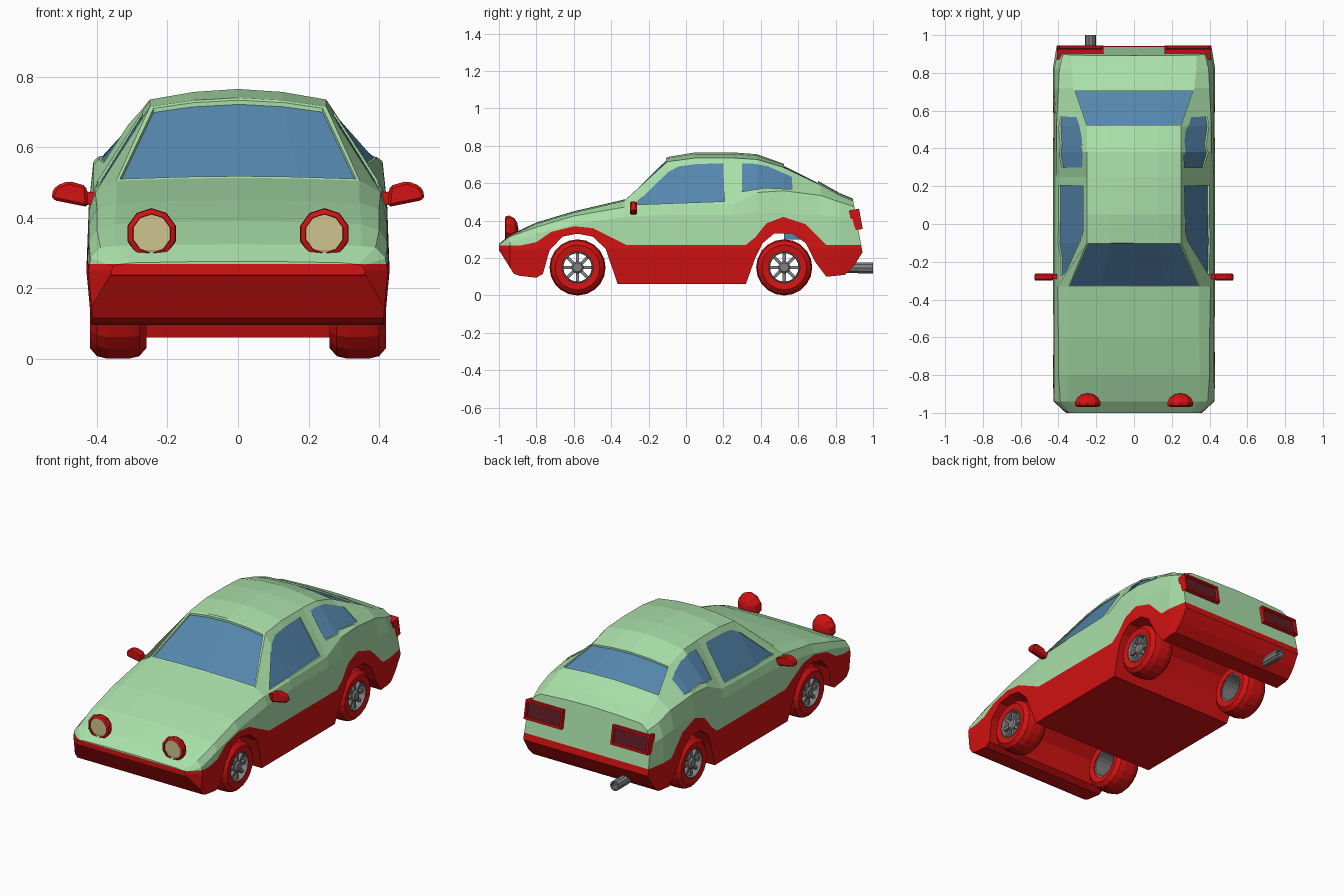
import bpy, bmesh
from math import pi, cos, sin
from mathutils import Matrix, Vector

if "Cube" in bpy.data.objects:
    bpy.data.objects.remove(bpy.data.objects["Cube"])


def material(name, r, g, b):
    m = bpy.data.materials.new(name)
    m.diffuse_color = (r, g, b, 1)
    m.use_nodes = True
    m.node_tree.nodes["Principled BSDF"].inputs["Base Color"].default_value = m.diffuse_color
    return m


GREEN = material("green_paint", .40, .74, .40)
RED = material("red_paint", .65, .006, .006)
BLUE = material("window_blue", .09, .24, .42)
CREAM = material("lamp_cream", .62, .56, .28)
DARK = material("dark_red", .11, .012, .018)
GREY = material("grey_metal", .22, .22, .22)


def finish(name, bm, *mats):
    bmesh.ops.recalc_face_normals(bm, faces=bm.faces[:])
    me = bpy.data.meshes.new(name)
    bm.to_mesh(me)
    bm.free()
    ob = bpy.data.objects.new(name, me)
    bpy.context.collection.objects.link(ob)
    for m in mats:
        me.materials.append(m)
    return ob


def prism(name, poly, axis, lo, hi, mat=None):
    """Extrude a flat outline along the given axis."""
    place = {'x': lambda a, b: (lo, a, b), 'y': lambda a, b: (a, lo, b),
             'z': lambda a, b: (a, b, lo)}[axis]
    bm = bmesh.new()
    f = bm.faces.new([bm.verts.new(place(a, b)) for a, b in poly])
    new = bmesh.ops.extrude_face_region(bm, geom=[f])["geom"]
    step = Vector([(hi - lo) * (axis == k) for k in 'xyz'])
    bmesh.ops.translate(bm, vec=step, verts=[v for v in new if isinstance(v, bmesh.types.BMVert)])
    return finish(name, bm, *([mat] if mat else []))


def boolean(ob, cutter, op):
    mod = ob.modifiers.new("cut", 'BOOLEAN')
    mod.operation, mod.object, mod.solver = op, cutter, 'EXACT'
    bpy.context.view_layer.objects.active = ob
    bpy.ops.object.modifier_apply(modifier=mod.name)


def lathe(name, profile, n, matrix, mat, closed=False):
    """Spin an (r, h) profile around local z."""
    bm = bmesh.new()
    vs = [bm.verts.new((r, 0, h)) for r, h in profile]
    es = [bm.edges.new(p) for p in zip(vs, vs[1:])]
    if closed:
        es.append(bm.edges.new((vs[-1], vs[0])))
    bmesh.ops.spin(bm, geom=vs + es, cent=(0, 0, 0), axis=(0, 0, 1), angle=2 * pi, steps=n)
    bmesh.ops.remove_doubles(bm, verts=bm.verts[:], dist=1e-4)
    bm.transform(matrix)
    return finish(name, bm, mat)


# Body stations: y, side x, shoulder x, roof x, then z of belt, shoulder, roof edge, centre
STATIONS = [
    (-1.0, .36, .34, .30, .263, .267, .272, .276),
    (-.94, .425, .39, .35, .285, .315, .32, .325),
    (-.80, .43, .40, .35, .33, .365, .382, .39),
    (-.60, .43, .40, .345, .38, .425, .442, .45),
    (-.33, .43, .405, .345, .42, .472, .505, .513),
    (-.10, .43, .41, .25, .43, .48, .715, .74),
    (.05, .43, .41, .25, .43, .48, .735, .765),
    (.25, .43, .41, .25, .43, .487, .735, .765),
    (.38, .43, .41, .25, .44, .55, .727, .755),
    (.52, .43, .41, .25, .44, .56, .685, .705),
    (.72, .43, .40, .32, .43, .535, .59, .605),
    (.82, .43, .395, .33, .42, .50, .535, .548),
    (.94, .41, .375, .33, .40, .475, .505, .518),
]


def body_shell(name, mat, matrix=Matrix()):
    bm = bmesh.new()
    rings = []
    for y, xa, xc, xd, zb, zc, zd, ze in STATIONS:
        half = [(xa - .025, -.02), (xa, .25), (xa - .007, zb), (xc, zc), (xd, zd),
                (xd * .5, ze - .28 * (ze - zd)), (0, ze)]
        pts = half + [(-x, z) for x, z in half[-2::-1]]
        lean = .18 if y > .9 else 0  # sloping tail panel
        rings.append([bm.verts.new((x, y - lean * (z - .25), z)) for x, z in pts])
    for a, b in zip(rings, rings[1:]):
        for i in range(len(a)):
            j = (i + 1) % len(a)
            bm.faces.new((a[i], a[j], b[j], b[i]))
    bm.faces.new(rings[0])
    bm.faces.new(rings[-1])
    bm.transform(matrix)
    return finish(name, bm, mat)


# Two-tone split line and lower outline with both wheel arches (y, z)
split = [(1.05, .27), (.75, .27), (.69, .33), (.64, .38), (.52, .42), (.43, .385), (.37, .31),
         (.32, .27), (-.32, .27), (-.38, .30), (-.5, .36), (-.6, .37), (-.72, .34),
         (-.80, .285), (-.88, .268), (-1.05, .268)]
under = [(-1.02, .25), (-.995, .235), (-.92, .115), (-.89, .105), (-.80, .095), (-.765, .115),
         (-.73, .24), (-.66, .315), (-.58, .33), (-.50, .315), (-.43, .25), (-.365, .06),
         (.32, .06), (.37, .20), (.41, .28), (.47, .33), (.57, .33), (.64, .28), (.69, .18),
         (.75, .10), (.85, .11), (.90, .16), (.955, .25)]
upper = body_shell("upper_body", GREEN)
lower = body_shell("lower_body", RED)
cutters = [prism("lower_cutter", split + under, 'x', -.7, .7),
           prism("upper_cutter", split + [(-1.05, -.1), (1.05, -.1)], 'x', -.7, .7)]
boolean(lower, cutters[0], 'INTERSECT')
boolean(upper, cutters[1], 'DIFFERENCE')

# Windows: recess cut in the shell, filled by a slightly shrunken shell
door = [(-.275, .485), (-.095, .66), (-.04, .69), (.06, .703), (.2, .706), (.205, .503)]
quarter = [(.30, .555), (.30, .705), (.36, .705), (.44, .69), (.565, .635), (.57, .568), (.42, .575)]
screen = [(-.335, -.325), (.335, -.325), (.24, -.107), (-.24, -.107)]
back = [(-.25, .525), (.25, .525), (.312, .705), (-.312, .705)]
narrow = Matrix.Diagonal((.978, 1, 1, 1))
windows = [("windshield", screen, 'z', .3, 1, Matrix.Translation((0, .006, -.006))),
           ("rear_window", back, 'z', .3, 1, Matrix.Translation((0, -.003, -.009)))]
for side, lo, hi in (("right", .2, .6), ("left", -.6, -.2)):
    windows += [(side + "_door_window", door, 'x', lo, hi, narrow),
                (side + "_quarter_window", quarter, 'x', lo, hi, narrow)]
for name, poly, axis, lo, hi, mtx in windows:
    cut = prism(name + "_cutter", poly, axis, lo, hi)
    cutters.append(cut)
    boolean(upper, cut, 'DIFFERENCE')
    boolean(body_shell(name, BLUE, mtx), cut, 'INTERSECT')
for c in cutters:
    bpy.data.objects.remove(c)

# Wheels: tyre, rim ring, hub and open spokes
tyre = [(.085, -.075), (.12, -.08), (.143, -.06), (.15, -.03), (.15, .03), (.143, .06),
        (.12, .08), (.085, .075)]
rim = [(.088, -.07), (.088, .072), (.08, .076), (.076, .066), (.076, -.07)]
hub = [(0, .03), (.033, .03), (.033, .066), (.024, .074), (0, .074)]
for s, side in ((1, "right"), (-1, "left")):
    for y, end in ((-.58, "front"), (.525, "rear")):
        m = Matrix.Translation((s * .34, y, .15)) @ Matrix.Rotation(s * pi / 2, 4, 'Y')
        tag = f"{end}_{side}_"
        lathe(tag + "tyre", tyre, 20, m, RED, True)
        lathe(tag + "rim", rim, 20, m, GREY, True)
        lathe(tag + "hub", hub, 10, m, GREY)
        bm = bmesh.new()
        for k in range(8):
            bmesh.ops.create_cube(bm, size=1, matrix=m @ Matrix.Rotation(k * pi / 4, 4, 'Z')
                                  @ Matrix.Translation((.054, 0, .054))
                                  @ Matrix.Diagonal((.052, .017, .02, 1)))
        finish(tag + "spokes", bm, GREY)

for s, side in ((1, "right"), (-1, "left")):
    # Headlights: ten-sided domed pods, facing -y
    m = Matrix.Translation((s * .245, -.9, .355)) @ Matrix.Rotation(pi / 2, 4, 'X') \
        @ Matrix.Rotation(pi / 10, 4, 'Z')
    lathe(side + "_headlight", [(0, .05), (.054, .056), (.056, .068), (.07, .062), (.072, .045),
                                (.058, .018), (.032, .002), (0, -.004)], 10, m, RED)
    lathe(side + "_headlight_lens", [(0, .06), (.055, .06)], 10, m, CREAM)

    # Tail lights: framed boxes with sunken dark lens
    bm = bmesh.new()
    bmesh.ops.create_cube(bm, size=1, matrix=Matrix.Diagonal((.245, .055, .11, 1)))
    bm.normal_update()
    lens = max(bm.faces, key=lambda f: f.normal.y)
    bmesh.ops.inset_individual(bm, faces=[lens], thickness=.016)
    bmesh.ops.inset_individual(bm, faces=[lens], thickness=.004, depth=-.012)
    lens.material_index = 1
    bm.transform(Matrix.Translation((s * .285, .908, .405)) @ Matrix.Rotation(.18, 4, 'X'))
    finish(side + "_tail_light", bm, RED, DARK)

    # Door mirrors with a short arm
    shell = [(.425, .43), (.525, .45), (.53, .465), (.517, .49), (.48, .504), (.43, .49)]
    ob = prism(side + "_mirror", [(s * x, z) for x, z in shell], 'y', -.30, -.262, RED)
    bev = ob.modifiers.new("bevel", 'BEVEL')
    bev.width, bev.segments = .01, 1
    prism(side + "_mirror_arm", [(s * x, z) for x, z in
          ((.39, .44), (.44, .435), (.44, .475), (.39, .47))], 'y', -.29, -.265, RED)

# Exhaust: hollow pipe
lathe("exhaust_pipe", [(0, 0), (.026, 0), (.03, .09), (.03, .165), (.021, .165), (.021, .12), (0, .12)], 10,
      Matrix.Translation((-.23, .835, .147)) @ Matrix.Rotation(-pi / 2, 4, 'X'), GREY)
